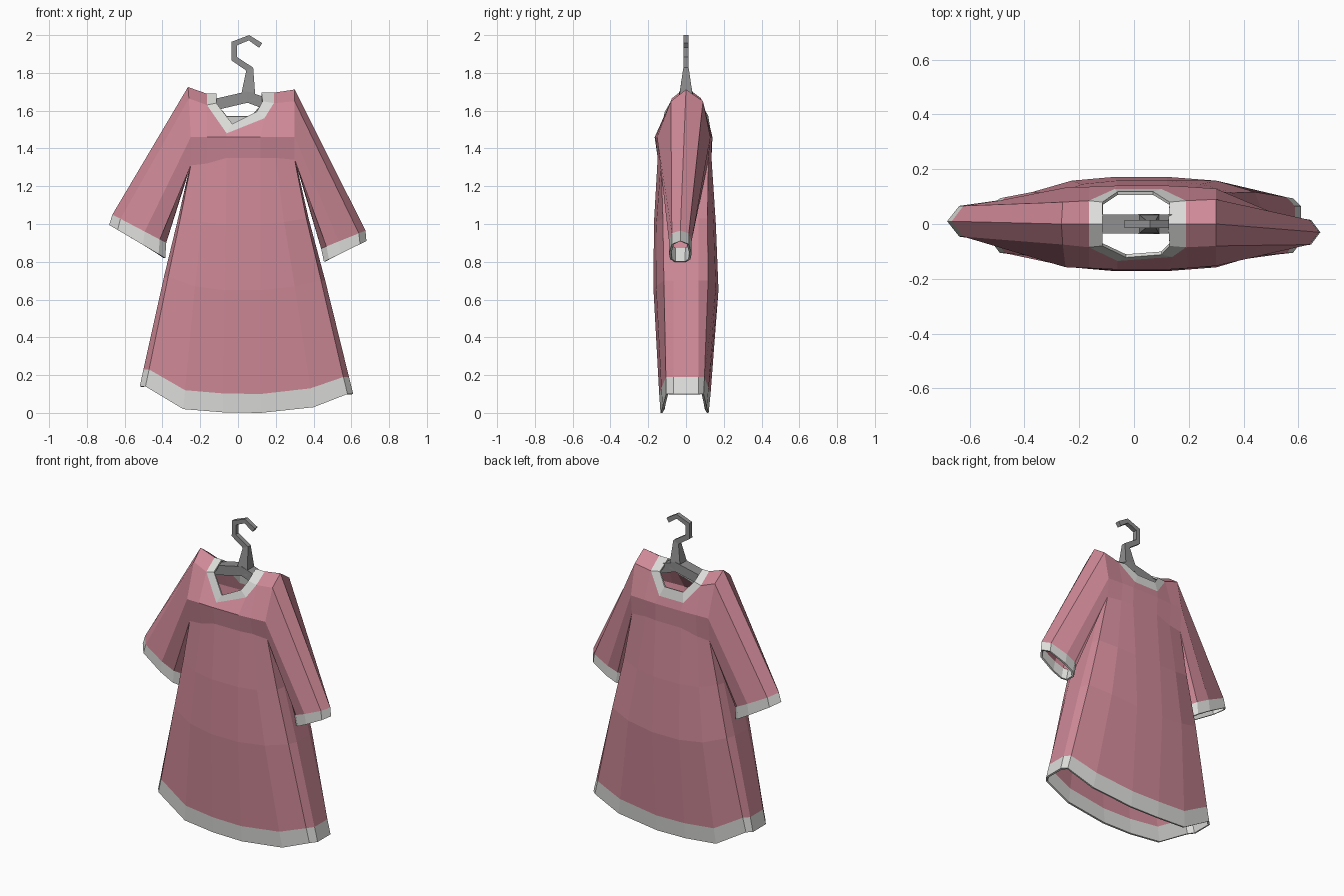
import bpy, bmesh
from mathutils import Vector as V

if "Cube" in bpy.data.objects:
    bpy.data.objects.remove(bpy.data.objects["Cube"])


def material(name, c):
    m = bpy.data.materials.new(name)
    m.diffuse_color = (*c, 1)
    m.use_nodes = True
    m.node_tree.nodes["Principled BSDF"].inputs["Base Color"].default_value = m.diffuse_color
    return m


PINK = material("rose cloth", (0.62, 0.25, 0.31))
TRIM = material("pale trim", (0.72, 0.72, 0.70))
GREY = material("hanger grey", (0.27, 0.27, 0.27))


def finish(bm, name, mats):
    bmesh.ops.remove_doubles(bm, verts=bm.verts, dist=0.0005)
    bmesh.ops.recalc_face_normals(bm, faces=bm.faces)
    me = bpy.data.meshes.new(name)
    c = V((0, 0, 0.9))
    if sum(f.normal.dot(f.calc_center_median() - c) * f.calc_area() for f in bm.faces) < 0:
        bmesh.ops.reverse_faces(bm, faces=bm.faces)
    bm.to_mesh(me)
    bm.free()
    for m in mats:
        me.materials.append(m)
    ob = bpy.data.objects.new(name, me)
    bpy.context.collection.objects.link(ob)
    return ob


def strip(bm, a, b, mat=0, closed=False):
    """Quads between two equally long point rows."""
    n = len(a)
    for i in range(n if closed else n - 1):
        j = (i + 1) % n
        f = bm.faces.new([bm.verts.new(p) for p in (a[i], a[j], b[j], b[i])])
        f.material_index = mat


def panel(xs, zs, depth, fac):
    return [V((x, depth * k, z)) for x, z, k in zip(xs, zs, fac)]


bm = bmesh.new()

# skirt rows: heights per column, front depth, back depth, column depth factors, gusset bulge
LOW = [-0.49, -0.29, -0.08, 0.12, 0.40, 0.58]
UP = [-0.25, -0.165, -0.06, 0.12, 0.20, 0.30]
rows = [
    (0.00, [0.14, 0.02, 0.003, 0.0, 0.03, 0.10], 0.135, 0.12, 0.78, 0.03),
    (0.08, [0.23, 0.12, 0.103, 0.10, 0.13, 0.19], 0.142, 0.13, 0.75, 0.03),
    (0.50, [0.72, 0.67, 0.65, 0.65, 0.67, 0.70], 0.172, 0.172, 0.68, 0.022),
    (0.78, [1.04, 1.01, 1.0, 1.0, 1.01, 1.03], 0.17, 0.158, 0.72, 0.012),
    (1.00, [1.31, 1.32, 1.35, 1.35, 1.35, 1.34], 0.15, 0.135, 0.88, 0.004),
]
rings = []
for t, zs, df, db, e, g in rows:
    xs = [a + (b - a) * t for a, b in zip(LOW, UP)]
    fac = [e, 0.92, 1, 1, 0.92, e]
    fr, bk = panel(xs, zs, -df, fac), panel(xs, zs, db, fac)
    side = lambda i, s: [V((xs[i] + s * g, y * s, zs[i])) for y in (-0.065, 0.065)]
    R, L = side(5, 1), side(0, -1)
    rings.append((fr, bk, R, L, fr + R + bk[::-1] + L))
for i in range(4):
    strip(bm, rings[i][4], rings[i + 1][4], 1 if i == 0 else 0, True)
pit_f, pit_b, pit_R, pit_L, _ = rings[4]

# chest and collar rows
chest_fac = [0.95, 0.97, 1, 1, 0.97, 0.92]
chest_f = panel(UP, [1.46] * 6, -0.166, chest_fac)
chest_b = panel(UP, [1.46] * 6, 0.14, chest_fac)
yoke_f = [V(p) for p in ((-0.26, -0.075, 1.665), (-0.165, -0.085, 1.63), (-0.06, -0.135, 1.48),
                         (0.14, -0.12, 1.56), (0.19, -0.085, 1.64), (0.30, -0.08, 1.65))]
yoke_b = [V(p) for p in ((-0.26, 0.08, 1.665), (-0.165, 0.085, 1.63), (-0.07, 0.128, 1.51),
                         (0.10, 0.128, 1.51), (0.19, 0.085, 1.63), (0.30, 0.09, 1.65))]
top = [V(p) for p in ((-0.265, 0, 1.725), (-0.165, 0, 1.69), (0.19, 0, 1.695), (0.30, 0, 1.712))]
for pit, chest, yoke in ((pit_f, chest_f, yoke_f), (pit_b, chest_b, yoke_b)):
    strip(bm, pit, chest)
    strip(bm, chest, yoke)
    strip(bm, yoke[:2], top[:2])
    strip(bm, yoke[4:], top[2:])

# collar band
outer = [top[1]] + yoke_f[1:5] + [top[2]] + yoke_b[4:0:-1]
inner = [V(p) for p in ((-0.115, 0, 1.69), (-0.115, -0.08, 1.64), (-0.03, -0.122, 1.53),
                        (0.10, -0.112, 1.595), (0.13, -0.08, 1.65), (0.125, 0, 1.695),
                        (0.13, 0.08, 1.64), (0.07, 0.118, 1.572), (-0.06, 0.118, 1.572),
                        (-0.115, 0.08, 1.64))]
strip(bm, outer, inner, 1, True)

# sleeves: armhole loop swept to the cuff
CUFF = [(0, -0.5), (0.12, -0.9), (0.4, -1), (0.85, -0.75), (1, 0),
        (0.85, 0.75), (0.4, 1), (0.12, 0.9), (0, 0.5)]


def sleeve(k, mids, crest, band, end, yc, half):
    hole = [mids[0], pit_f[k], chest_f[k], yoke_f[k], crest,
            yoke_b[k], chest_b[k], pit_b[k], mids[1]]

    def loop(a, b):
        return [V((a[0] + (b[0] - a[0]) * s, yc + half * w, a[1] + (b[1] - a[1]) * s))
                for s, w in CUFF]
    strip(bm, hole, loop(*band), 0, True)
    strip(bm, loop(*band), loop(*end), 1, True)


sleeve(5, pit_R, top[3], ((0.44, 0.87), (0.675, 0.965)), ((0.455, 0.80), (0.68, 0.91)), -0.03, 0.06)
sleeve(0, pit_L[::-1], top[0], ((-0.38, 0.90), (-0.665, 1.05)), ((-0.385, 0.82), (-0.682, 0.995)), 0.01, 0.075)

dress = finish(bm, "dress", [PINK, TRIM])
sol = dress.modifiers.new("cloth thickness", "SOLIDIFY")
sol.thickness = 0.012
sol.offset = -1


# hanger: rectangular bars along paths in the x-z plane
def bar(name, pts):
    """pts: x, z, half width in plane, half depth in y."""
    b = bmesh.new()
    loops = []
    P = [V((p[0], 0, p[1])) for p in pts]
    for i, p in enumerate(pts):
        d = (P[min(i + 1, len(P) - 1)] - P[max(i - 1, 0)]).normalized()
        n = V((-d.z, 0, d.x)) * p[2]
        y = V((0, p[3], 0))
        loops.append([P[i] + n + y, P[i] + n - y, P[i] - n - y, P[i] - n + y])
    for a, c in zip(loops, loops[1:]):
        strip(b, a, c, 0, True)
    for l in (loops[0], loops[-1]):
        b.faces.new([b.verts.new(q) for q in l])
    bmesh.ops.remove_doubles(b, verts=b.verts, dist=0.0005)
    bmesh.ops.recalc_face_normals(b, faces=b.faces)
    me = bpy.data.meshes.new(name)
    b.to_mesh(me)
    b.free()
    me.materials.append(GREY)
    bpy.context.collection.objects.link(bpy.data.objects.new(name, me))


bar("hanger_hook", [(0.12, 1.945, 0.015, 0.014), (0.058, 1.986, 0.014, 0.014),
                    (-0.02, 1.955, 0.017, 0.014), (-0.02, 1.875, 0.017, 0.014),
                    (0.062, 1.82, 0.02, 0.014), (0.055, 1.70, 0.035, 0.033),
                    (0.055, 1.65, 0.038, 0.036)])
bar("hanger_arms", [(-0.24, 1.595, 0.025, 0.03), (-0.11, 1.635, 0.03, 0.034),
                    (0.05, 1.672, 0.03, 0.036), (0.14, 1.64, 0.03, 0.034),
                    (0.27, 1.595, 0.025, 0.03)])
